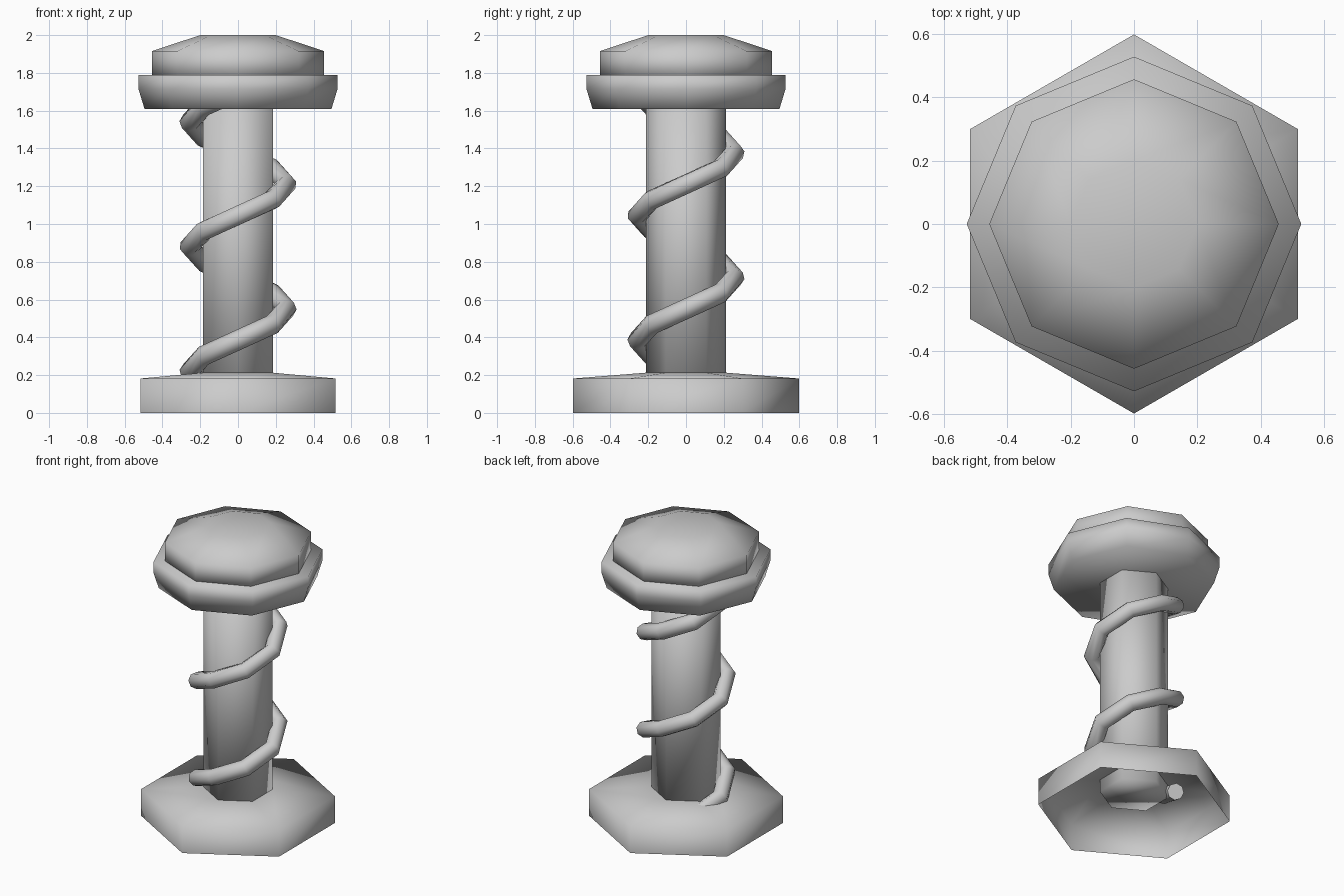
import bpy, bmesh
from math import sin, cos, pi

if "Cube" in bpy.data.objects:
    bpy.data.objects.remove(bpy.data.objects["Cube"])


def turned(name, profile, sides, start=0.0, cap_bottom=True, cap_top=True):
    """Sweep an (r, z) profile round z with few sides, smooth shaded."""
    bm = bmesh.new()
    rings = [[bm.verts.new((r * cos(start + 2 * pi * i / sides),
                            r * sin(start + 2 * pi * i / sides), z))
              for i in range(sides)] for r, z in profile]
    for a, b in zip(rings, rings[1:]):
        for i in range(sides):
            j = (i + 1) % sides
            bm.faces.new((a[i], a[j], b[j], b[i]))
    if cap_bottom:
        bm.faces.new(rings[0][::-1])
    if cap_top:
        bm.faces.new(rings[-1])
    for f in bm.faces:
        f.smooth = True
    me = bpy.data.meshes.new(name)
    bm.to_mesh(me)
    bm.free()
    ob = bpy.data.objects.new(name, me)
    bpy.context.collection.objects.link(ob)
    return ob


# Hexagonal base, a thin shell open underneath
turned("base", [(0.597, 0), (0.597, 0.182), (0.21, 0.213)], 6, pi / 2, cap_bottom=False)

# Hexagonal column, poking slightly through the base
turned("column", [(0.213, 0.13), (0.213, 1.65)], 6, pi / 2)

# Octagonal flange and domed cap
turned("flange", [(0.495, 1.61), (0.527, 1.715), (0.527, 1.79)], 8)
turned("cap", [(0.456, 1.77), (0.456, 1.915), (0.2, 2.0)], 8)

# Spiral coil: eight straight pieces per turn
PITCH, RADIUS, STEPS = 0.66, 0.257, 19
curve = bpy.data.curves.new("coil", 'CURVE')
curve.dimensions = '3D'
curve.bevel_depth = 0.053
curve.bevel_resolution = 2
curve.use_fill_caps = True
spline = curve.splines.new('POLY')
spline.points.add(STEPS)
for i, p in enumerate(spline.points):
    a = 0.75 * pi + i * pi / 4
    p.co = (RADIUS * cos(a), RADIUS * sin(a), 0.138 + i * PITCH / 8, 1)
coil = bpy.data.objects.new("coil", curve)
bpy.context.collection.objects.link(coil)
